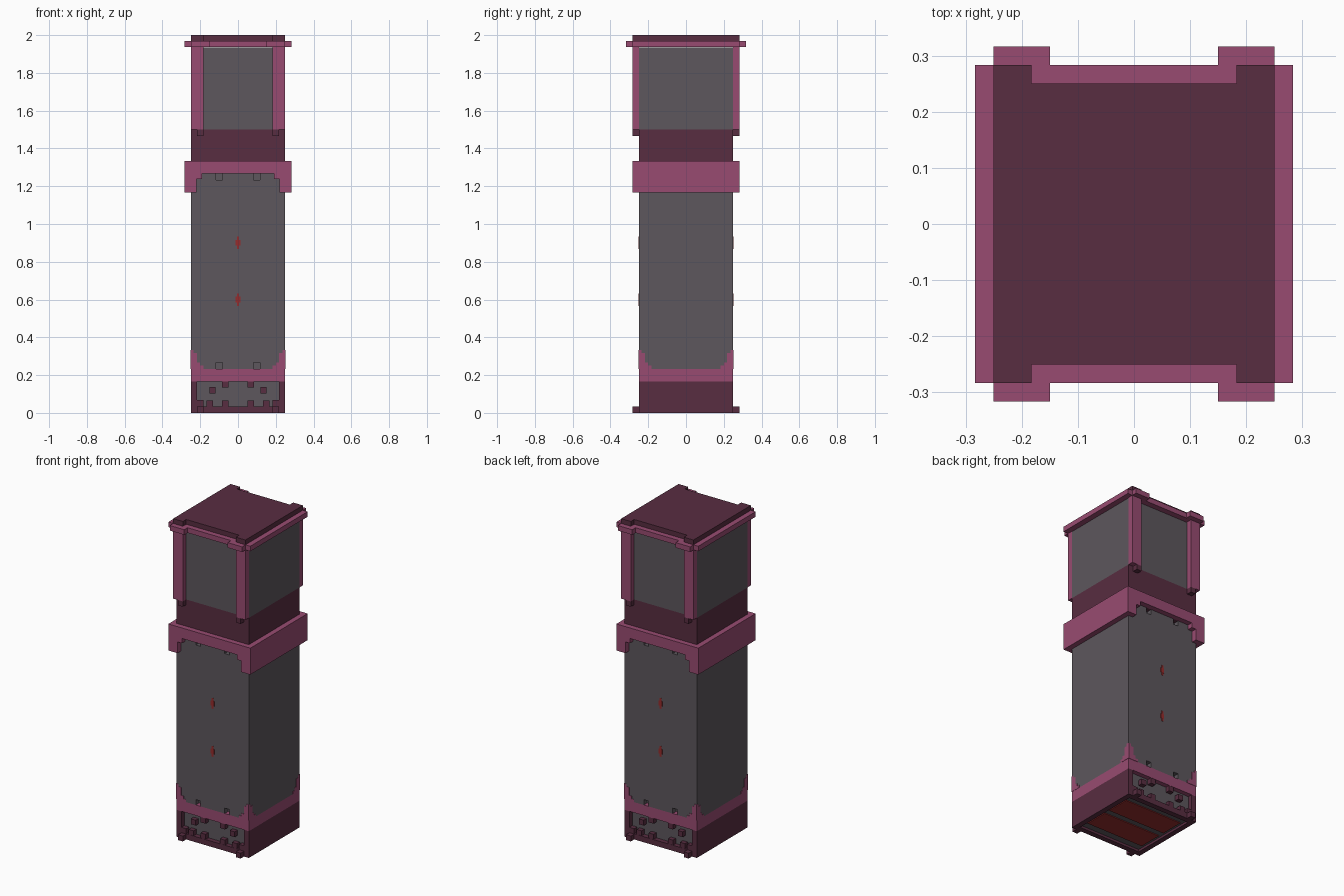
import bpy, bmesh

old = bpy.data.objects.get("Cube")
if old:
    bpy.data.objects.remove(old, do_unlink=True)


def material(name, rgb):
    lin = [(c / 255 / 12.92) if c < 11 else ((c / 255 + 0.055) / 1.055) ** 2.4 for c in rgb]
    m = bpy.data.materials.new(name)
    m.use_nodes = True
    m.diffuse_color = (*lin, 1)
    m.node_tree.nodes["Principled BSDF"].inputs["Base Color"].default_value = (*lin, 1)
    return m


GREY = material("warm grey", (93, 87, 93))
DARK = material("dark plum", (88, 45, 65))
PINK = material("mauve pink", (152, 75, 113))
RED = material("deep red", (150, 44, 44))


def prism(name, pts, a, b, mat, axis="y"):
    """Extrude a flat outline (u, z) between a and b along y or x."""
    bm = bmesh.new()
    place = (lambda u, z, d: (u, d, z)) if axis == "y" else (lambda u, z, d: (d, u, z))
    face = bm.faces.new([bm.verts.new(place(u, z, a)) for u, z in pts])
    ext = bmesh.ops.extrude_face_region(bm, geom=[face])
    for v in ext["geom"]:
        if isinstance(v, bmesh.types.BMVert):
            v.co["xyz".index(axis)] = b
    bmesh.ops.recalc_face_normals(bm, faces=bm.faces)
    me = bpy.data.meshes.new(name)
    bm.to_mesh(me)
    bm.free()
    me.materials.append(mat)
    ob = bpy.data.objects.new(name, me)
    bpy.context.collection.objects.link(ob)
    return ob


def box(name, x, y, z, mat):
    return prism(name, [(x[0], z[0]), (x[1], z[0]), (x[1], z[1]), (x[0], z[1])], *y, mat)


def mirrored(half):
    """Complete an outline drawn on the +u half."""
    return half + [(-u, z) for u, z in reversed(half)]


H = 0.25          # half width of the tower
U = 1 / 30        # size of one block
I, O = H - U, H + U

# Base with an open underside
box("base_core", (-I, I), (-I, I), (0.02, 0.167), DARK)
box("underside_panel", (-I, I), (-I, I), (0.015, 0.021), GREY)
for s, n in ((-1, "front"), (1, "back")):
    y = sorted((s * 0.02, s * 0.17))
    box(n + "_underside_strip", (-0.2, 0.2), y, (0.010, 0.016), RED)
for s, n in ((-1, "right"), (1, "left")):
    box(n + "_base_wall", sorted((s * I, s * H)), (-H, H), (0, 0.167), DARK)

# Pink band and tall grey body
box("lower_band", (-H, H), (-H, H), (0.167, 0.233), PINK)
box("body_core", (-H, H), (-I, I), (0.233, 1.267), GREY)
box("neck", (-H, H), (-H, H), (1.267, 1.5), DARK)
box("head", (-H, H), (-H, H), (1.5, 1.935), GREY)

# Outlines shared by the front and back
skin = mirrored([(0.083, 0.233), (0.083, 0.267), (0.117, 0.267), (0.117, 0.233),
                 (H, 0.233), (H, 1.267), (0.117, 1.267), (0.117, 1.233),
                 (0.083, 1.233), (0.083, 1.267)])
base_frame = mirrored([(0.183, 0.035), (0.183, 0.067), (I, 0.067), (I, 0.167),
                       (H, 0.167), (H, 0)])
arch = mirrored([(H, 1.333), (H, 1.167), (0.22, 1.167), (0.22, 1.237),
                 (0.19, 1.237), (0.19, 1.267)])
riser = [(H, 0.233), (H, 0.333), (0.235, 0.333), (0.235, 0.317), (I, 0.317),
         (I, 0.267), (0.2, 0.267), (0.2, 0.25), (0.183, 0.25), (0.183, 0.233)]
mark = mirrored([(0.006, -0.033), (0.006, -0.015), (0.012, -0.015),
                 (0.012, 0.015), (0.006, 0.015), (0.006, 0.033)])

for s, n in ((-1, "front"), (1, "back")):
    prism(n + "_body_skin", skin, s * I, s * H, GREY)
    prism(n + "_base_frame", base_frame, s * I, s * H, DARK)
    prism(n + "_ring_arch", arch, s * H, s * O, PINK)
    box(n + "_base_panel", (-I, I), (s * (I - 0.01), s * (I + 0.004)), (0.034, 0.167), GREY)
    # Small red marks
    for i, z in enumerate((0.6, 0.9)):
        prism(f"{n}_mark_{i}", [(u, z + v) for u, v in mark], s * (H - 0.001), s * (H + 0.002), RED)
    # Mirrored details either side of the centre
    for t, m in ((-1, "right"), (1, "left")):
        name = f"{n}_{m}_"

        def block(part, x0, x1, y0, y1, z0, z1, mat):
            box(name + part, sorted((t * x0, t * x1)), sorted((s * y0, s * y1)), (z0, z1), mat)

        block("foot", 0.183, I, I, O, 0, U, DARK)
        block("post", 0.183, H, H, O, 1.5, 1.94, PINK)
        block("post_foot", 0.183, I, H, O, 1.467, 1.5, DARK)
        block("rim_tab", 0.15, H, O, O + U, 1.938, 1.97, PINK)
        block("cap_tab", 0.183, H, H, O, 1.97, 2.0, DARK)
        for i, (x, z) in enumerate(((0.067, 0.15), (0.067, 0.05), (0.135, 0.12), (0.15, 0.05))):
            block(f"knob_{i}", x - U / 2, x + U / 2, I, H - 0.001, z - U / 2, z + U / 2, DARK)
        prism(name + "riser", [(t * u, z) for u, z in riser], s * (H - 0.002), s * (H + 0.002), PINK)
        prism(name + "side_riser", [(s * u, z) for u, z in riser],
              t * (H - 0.002), t * (H + 0.002), PINK, "x")

# Side walls of the ring
for s, n in ((-1, "right"), (1, "left")):
    box(n + "_ring_wall", sorted((s * H, s * O)), (-O, O), (1.167, 1.333), PINK)

# Rim and cap
box("rim", (-O, O), (-O, O), (1.938, 1.97), PINK)
box("cap", (-H, H), (-H, H), (1.97, 2.0), DARK)
